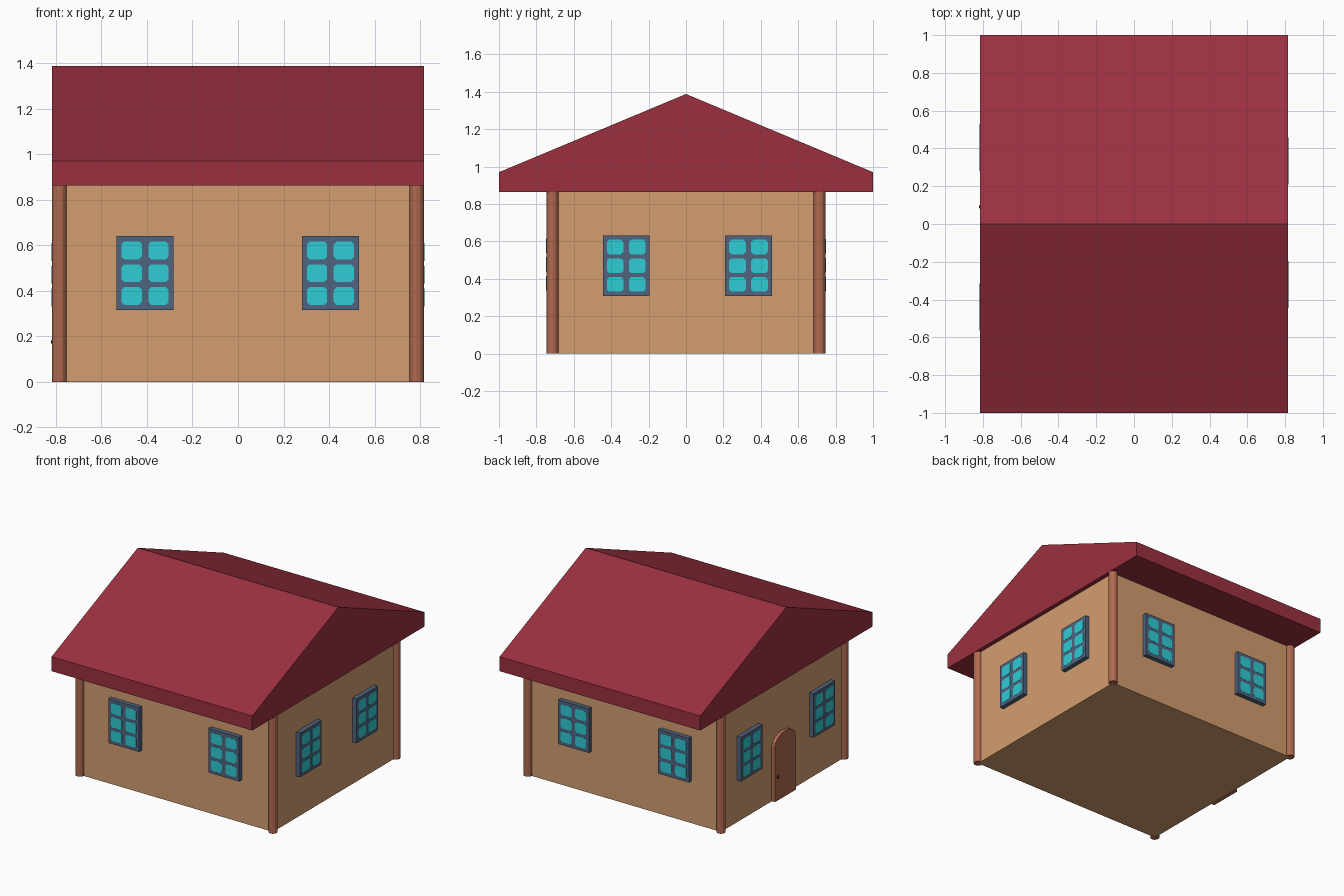
import bpy, math
from mathutils import Matrix, Vector

if "Cube" in bpy.data.objects:
    bpy.data.objects.remove(bpy.data.objects["Cube"])


def material(name, r, g, b):
    m = bpy.data.materials.new(name)
    lin = [((c / 255 + 0.055) / 1.055) ** 2.4 for c in (r, g, b)]
    m.diffuse_color = (*lin, 1)
    m.use_nodes = True
    m.node_tree.nodes["Principled BSDF"].inputs["Base Color"].default_value = m.diffuse_color
    return m


WALL = material("tan_plaster", 211, 157, 111)
ROOF = material("dark_red_roof", 155, 48, 63)
WOOD = material("brown_wood", 176, 106, 79)
FRAME = material("slate_frame", 80, 101, 128)
GLASS = material("cyan_glass", 47, 204, 213)
DARK = material("dark_knob", 48, 34, 30)

WX, WY, EAVE = 0.785, 0.714, 0.863   # wall half sizes and eave height


def prism(name, profile, d0, d1, mat, matrix):
    """Extrude a 2D profile (local x, z) from depth d0 to d1 along local -y."""
    n = len(profile)
    verts = [matrix @ Vector((x, -d, z)) for d in (d1, d0) for x, z in profile]
    faces = [list(range(n)), list(range(2 * n - 1, n - 1, -1))]
    faces += [[i, i + n, (i + 1) % n + n, (i + 1) % n] for i in range(n)]
    mesh = bpy.data.meshes.new(name)
    mesh.from_pydata(verts, [], faces)
    mesh.materials.append(mat)
    ob = bpy.data.objects.new(name, mesh)
    bpy.context.collection.objects.link(ob)
    return ob


def rect(cx, cz, w, h, cut=0.0):
    """Rectangle profile, optionally with cut corners."""
    a, b = w / 2, h / 2
    if not cut:
        pts = [(-a, -b), (a, -b), (a, b), (-a, b)]
    else:
        pts = [(-a + cut, -b), (a - cut, -b), (a, -b + cut), (a, b - cut),
               (a - cut, b), (-a + cut, b), (-a, b - cut), (-a, -b + cut)]
    return [(cx + x, cz + z) for x, z in pts]


def side(angle):
    return Matrix.Rotation(math.radians(angle), 4, 'Z')


# House body
prism("walls", rect(0, EAVE / 2, 2 * WX, EAVE), -WY, WY, WALL, side(0))

# Gable roof block
gable = [(-1, EAVE), (1, EAVE), (1, 0.97), (0, 1.388), (-1, 0.97)]
prism("roof", gable, -0.816, 0.816, ROOF, side(90))

# Corner posts
for sx in (-1, 1):
    for sy in (-1, 1):
        bpy.ops.mesh.primitive_cylinder_add(vertices=12, radius=0.031, depth=EAVE,
                                            location=(sx * WX, sy * WY, EAVE / 2))
        post = bpy.context.object
        post.name = "corner_post"
        post.data.materials.append(WOOD)


# Windows: frame block with six thin panes
def window(label, angle, wall, x, z):
    m = side(angle)
    face = wall + 0.032
    prism(label + "_window_frame", rect(x, z, 0.25, 0.325), wall - 0.01, face, FRAME, m)
    for i in (-1, 1):
        for j in (-1, 0, 1):
            pane = rect(x + i * 0.059, z + j * 0.1, 0.089, 0.078, 0.012)
            prism(label + "_window_pane", pane, face - 0.001, face + 0.0015, GLASS, m)


for label, angle, wall, xs, z in (("front", 0, WY, (-0.408, 0.406), 0.477),
                                  ("right", 90, WX, (-0.32, 0.334), 0.47),
                                  ("back", 180, WY, (-0.393, 0.421), 0.473),
                                  ("left", 270, WX, (-0.405, 0.44), 0.47)):
    for x in xs:
        window(label, angle, wall, x, z)

# Arched door on the left wall
arch = [(-0.125, 0), (0.117, 0)]
for k in range(9):
    t = math.pi * k / 8
    arch.append((-0.004 + 0.121 * math.cos(t), 0.405 + 0.075 * math.sin(t)))
prism("door", arch, WX - 0.01, WX + 0.026, WOOD, side(270))

# Door knob
bpy.ops.mesh.primitive_uv_sphere_add(segments=12, ring_count=8, radius=0.011,
                                     location=(-WX - 0.026, 0.092, 0.175))
knob = bpy.context.object
knob.name = "door_knob"
knob.data.materials.append(DARK)
bpy.ops.object.shade_smooth_by_angle()
